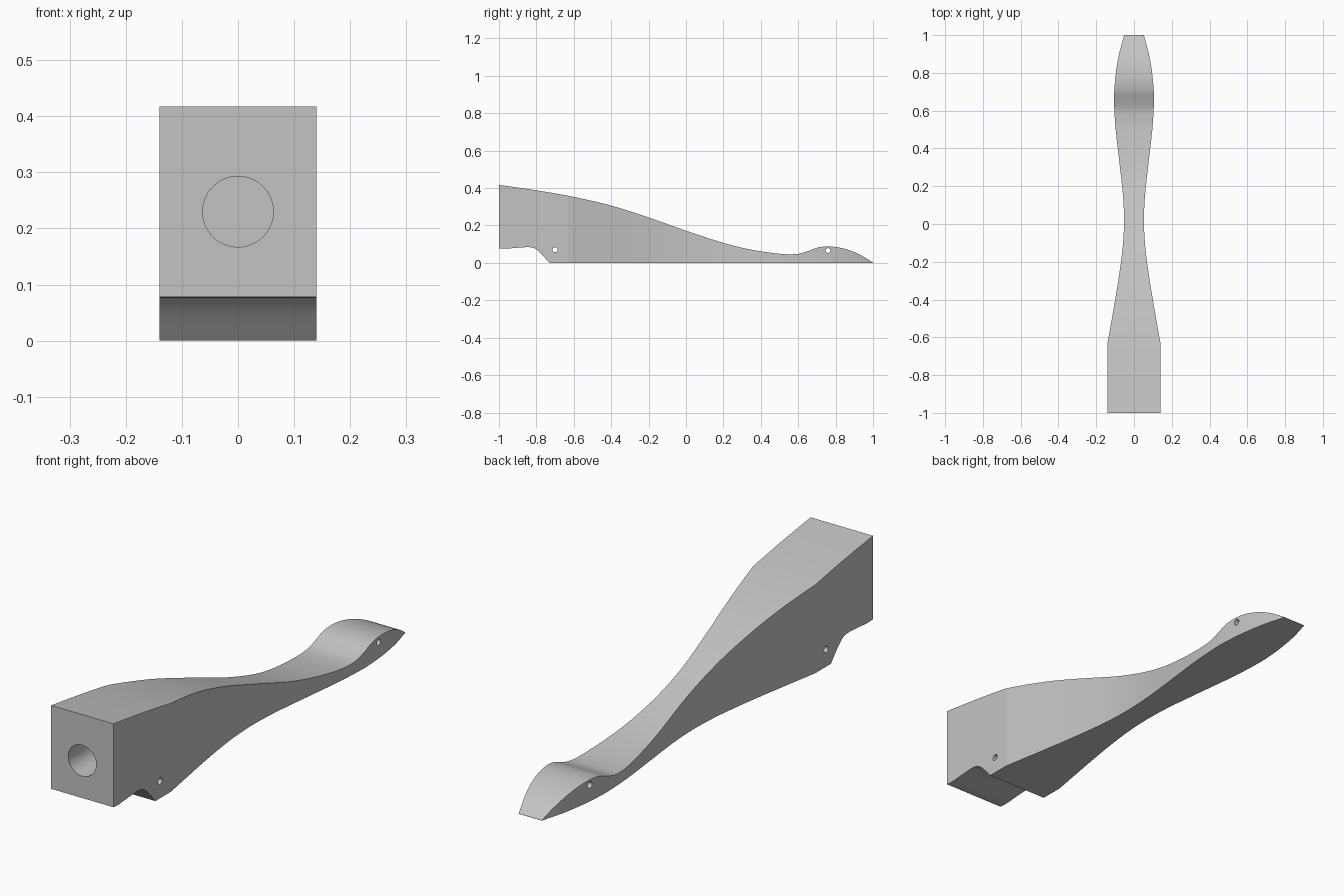
import bpy, bmesh, math
from mathutils import Matrix, Vector

if "Cube" in bpy.data.objects:
    bpy.data.objects.remove(bpy.data.objects["Cube"], do_unlink=True)

grey = bpy.data.materials.new("plain grey")
grey.use_nodes = True
COLOUR = (0.55, 0.55, 0.55, 1)
grey.diffuse_color = COLOUR
grey.node_tree.nodes["Principled BSDF"].inputs["Base Color"].default_value = COLOUR

# Outlines as (y, value) points
TOP = [(-1, .417), (-.8, .388), (-.6, .353), (-.4, .306), (-.2, .243), (0, .172),
       (.2, .107), (.3, .081), (.4, .062), (.5, .049), (.56, .046), (.61, .05),
       (.66, .066), (.7, .081), (.75, .088), (.8, .085), (.85, .075), (.9, .058),
       (.95, .033), (1, .001)]
COVE = [(-1, .078), (-.97, .076), (-.9, .081), (-.84, .084), (-.81, .078),
        (-.78, .055), (-.73, 0)]
WIDTH = [(-.63, .14), (-.5, .117), (-.33, .088), (-.2, .069), (-.1, .058), (0, .053),
         (.1, .055), (.2, .063), (.35, .08), (.5, .097), (.6, .104), (.66, .106),
         (.7, .105), (.8, .096), (.9, .079), (1, .052)]


def curve(points, y):
    """Smooth interpolation through the points, constant beyond them."""
    if y <= points[0][0]:
        return points[0][1]
    if y >= points[-1][0]:
        return points[-1][1]

    def slope(k):
        a, b = points[max(k - 1, 0)], points[min(k + 1, len(points) - 1)]
        return (b[1] - a[1]) / (b[0] - a[0])

    i = max(k for k, p in enumerate(points) if p[0] <= y)
    (y0, v0), (y1, v1) = points[i], points[i + 1]
    h = y1 - y0
    t = (y - y0) / h
    return ((1 + 2 * t) * (1 - t) ** 2 * v0 + t * (1 - t) ** 2 * h * slope(i)
            + t * t * (3 - 2 * t) * v1 + t * t * (t - 1) * h * slope(i + 1))


def make_object(name, bm):
    bmesh.ops.recalc_face_normals(bm, faces=bm.faces[:])
    mesh = bpy.data.meshes.new(name)
    bm.to_mesh(mesh)
    bm.free()
    mesh.materials.append(grey)
    obj = bpy.data.objects.new(name, mesh)
    bpy.context.collection.objects.link(obj)
    return obj


# Handle body: rectangular sections lofted along its length
bm = bmesh.new()
rings = []
for step in range(-100, 101):
    y = step / 100
    w, top, low = curve(WIDTH, y), curve(TOP, y), curve(COVE, y)
    rings.append([bm.verts.new(c) for c in
                  ((-w, y, low), (w, y, low), (w, y, top), (-w, y, top))])
for a, b in zip(rings, rings[1:]):
    for i in range(4):
        j = (i + 1) % 4
        bm.faces.new((a[i], a[j], b[j], b[i]))
bm.faces.new(rings[0])
bm.faces.new(rings[-1])
handle = make_object("handle_body", bm)


def drill(name, centre, radius, length, axis):
    """Cut a round hole through the handle."""
    bm = bmesh.new()
    turn = Vector((0, 0, 1)).rotation_difference(Vector(axis)).to_matrix().to_4x4()
    bmesh.ops.create_cone(bm, cap_ends=True, segments=48, radius1=radius,
                          radius2=radius, depth=length,
                          matrix=Matrix.Translation(centre) @ turn)
    cutter = make_object(name, bm)
    cutter.hide_render = True
    mod = handle.modifiers.new(name, "BOOLEAN")
    mod.operation = "DIFFERENCE"
    mod.solver = "EXACT"
    mod.object = cutter
    return cutter


# Blind socket in the front end and two cross pin holes
cutters = [drill("socket_cutter", (0, -1, .23), .063, 1, (0, 1, 0)),
           drill("front_pin_cutter", (0, -.7, .07), .013, 1, (1, 0, 0)),
           drill("rear_pin_cutter", (0, .76, .066), .013, 1, (1, 0, 0))]

bpy.ops.object.select_all(action="DESELECT")
handle.select_set(True)
bpy.context.view_layer.objects.active = handle
for mod in list(handle.modifiers):
    bpy.ops.object.modifier_apply(modifier=mod.name)
for cutter in cutters:
    bpy.data.objects.remove(cutter, do_unlink=True)
bpy.ops.object.shade_smooth_by_angle(angle=math.radians(9))
